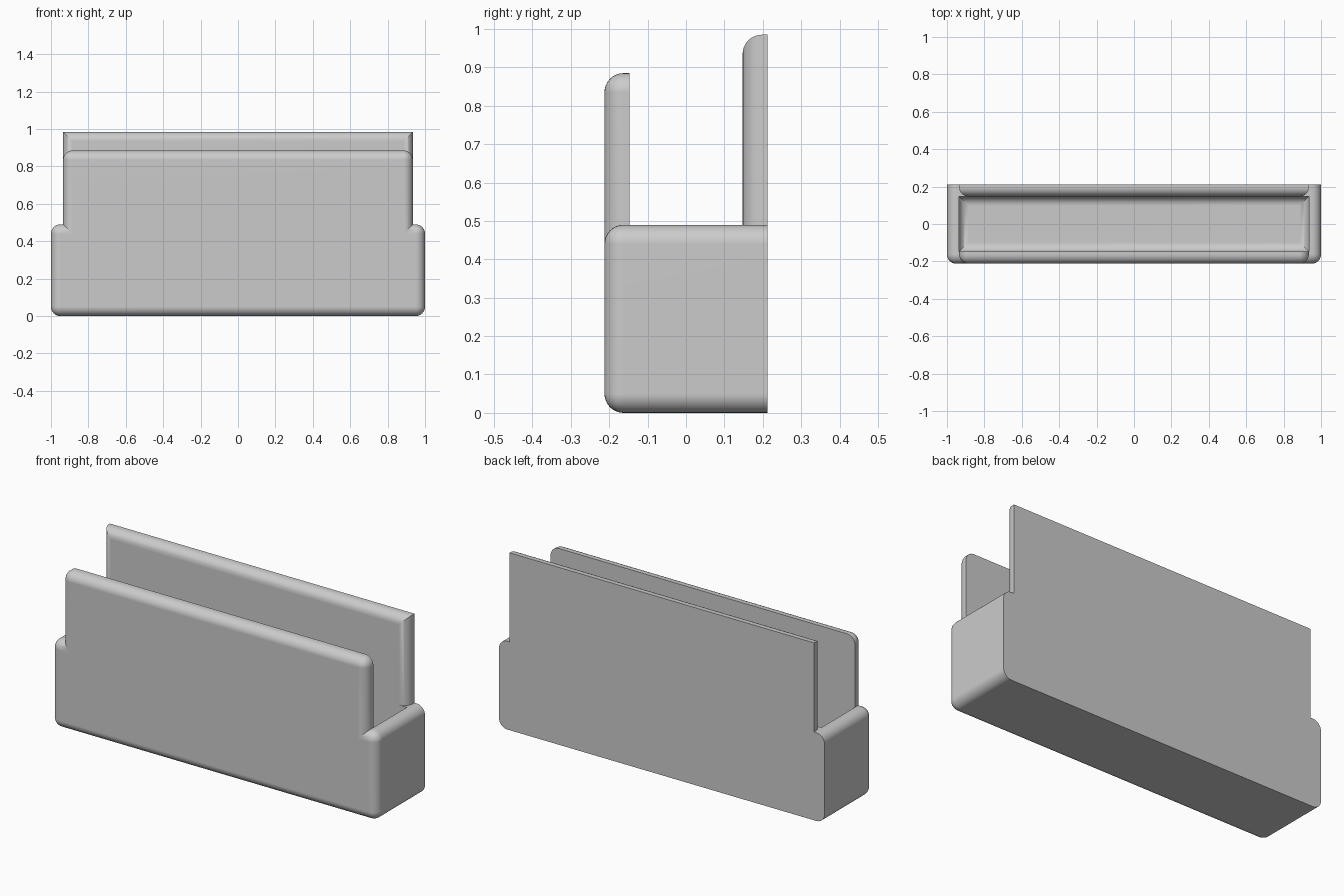
import bpy, bmesh, math

if "Cube" in bpy.data.objects:
    bpy.data.objects.remove(bpy.data.objects["Cube"])

R = 0.05            # fillet radius
HY = 0.2125         # half depth
WALL = 0.065        # wall thickness
PX = 1 - WALL       # half width of plates and cavity


def rounded_box(name, hx, y0, y1, z0, z1, pick):
    """Box whose edges chosen by pick(a, b) are filleted."""
    bm = bmesh.new()
    bmesh.ops.create_cube(bm, size=1)
    for v in bm.verts:
        v.co = (v.co.x * 2 * hx,
                y1 if v.co.y > 0 else y0,
                z1 if v.co.z > 0 else z0)
    edges = [e for e in bm.edges if pick(e.verts[0].co, e.verts[1].co)]
    bmesh.ops.bevel(bm, geom=edges, offset=R, offset_type='OFFSET',
                    segments=8, profile=0.5, affect='EDGES')
    bmesh.ops.recalc_face_normals(bm, faces=bm.faces)
    me = bpy.data.meshes.new(name)
    bm.to_mesh(me)
    bm.free()
    ob = bpy.data.objects.new(name, me)
    bpy.context.collection.objects.link(ob)
    return ob


def near(a, b, axis, value):
    return abs(a[axis] - value) < 1e-4 and abs(b[axis] - value) < 1e-4


def combine(target, other, op):
    mod = target.modifiers.new(op, 'BOOLEAN')
    mod.operation, mod.object, mod.solver = op, other, 'EXACT'
    bpy.context.view_layer.objects.active = target
    bpy.ops.object.modifier_apply(modifier=mod.name)
    bpy.data.objects.remove(other)


# Tray body: every edge rounded except around the flat back
tray = rounded_box("wall_tray", 1, -HY, HY, 0, 0.49,
                   lambda a, b: not near(a, b, 1, HY))

# Inner pocket with a filleted floor
pocket = rounded_box("pocket_cutter", PX, -HY + WALL, HY - WALL, WALL, 0.7,
                     lambda a, b: near(a, b, 2, WALL))
combine(tray, pocket, 'DIFFERENCE')

# Front plate: rounded outline and front edges
front = rounded_box("front_plate", PX, -HY, -HY + WALL, 0.3, 0.885,
                    lambda a, b: not near(a, b, 1, -HY + WALL)
                    and abs(a.z - 0.3) + abs(b.z - 0.3) > 1e-3
                    and not near(a, b, 2, 0.3))
combine(tray, front, 'UNION')

# Taller back plate: only its front-facing edges rounded, with mitred corners
back = rounded_box("back_plate", PX, HY - WALL, HY, 0.3, 0.985,
                   lambda a, b: near(a, b, 1, HY - WALL)
                   and not near(a, b, 2, 0.3))
combine(tray, back, 'UNION')

# Smooth fillets, flat faces
bpy.ops.object.select_all(action='DESELECT')
tray.select_set(True)
bpy.context.view_layer.objects.active = tray
bpy.ops.object.shade_smooth_by_angle(angle=math.radians(30))
wn = tray.modifiers.new("flat_faces", 'WEIGHTED_NORMAL')
wn.keep_sharp = True
